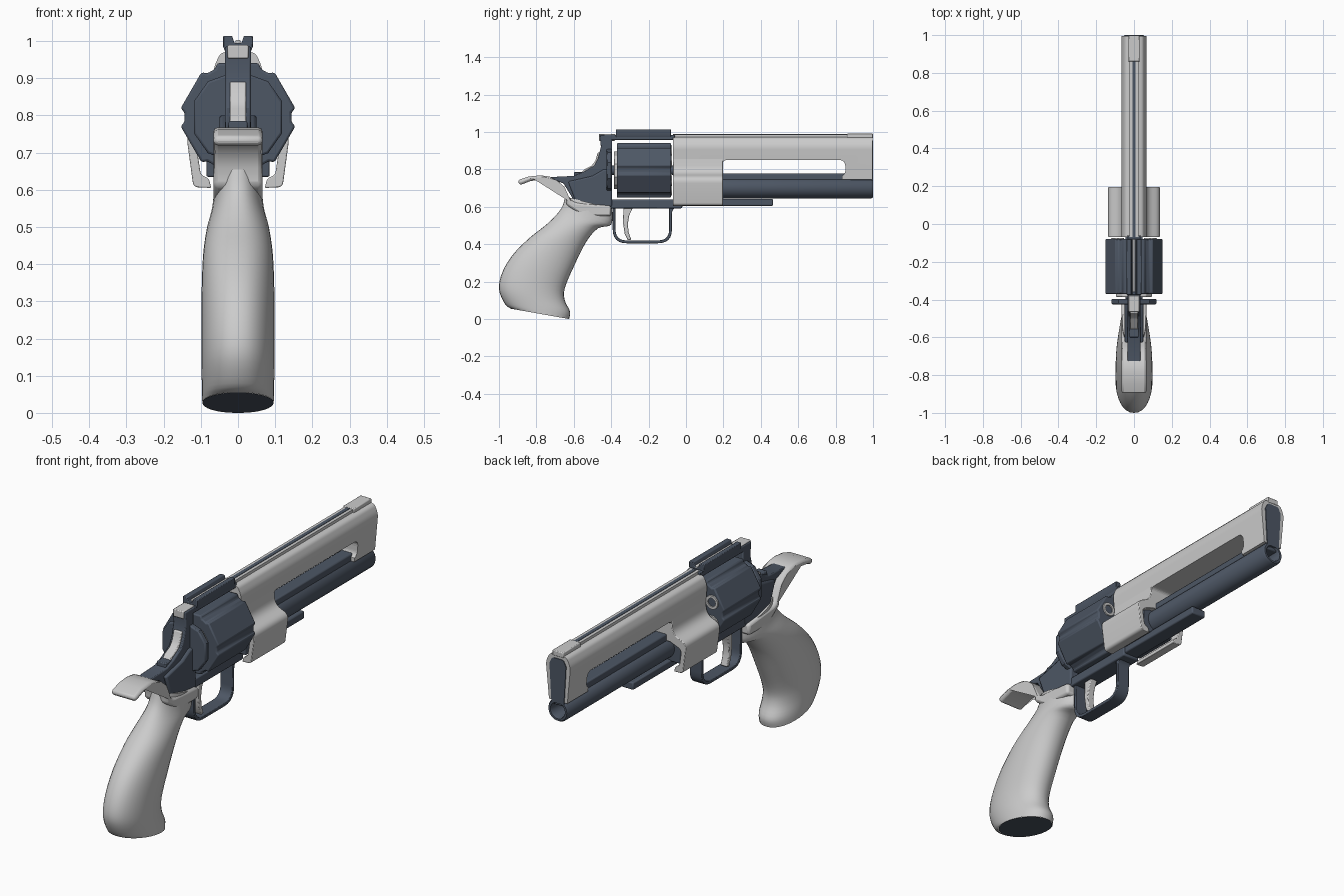
import bpy, bmesh, math
from mathutils import Vector

if "Cube" in bpy.data.objects:
    bpy.data.objects.remove(bpy.data.objects["Cube"])


def material(name, color):
    m = bpy.data.materials.new(name)
    m.diffuse_color = color
    m.use_nodes = True
    m.node_tree.nodes["Principled BSDF"].inputs["Base Color"].default_value = m.diffuse_color
    return m


DARK = material("dark_steel", (0.075, 0.095, 0.13, 1))
GREY = None


def finish(name, bm, mat, bevel=0):
    bmesh.ops.remove_doubles(bm, verts=bm.verts, dist=1e-5)
    bmesh.ops.recalc_face_normals(bm, faces=bm.faces)
    me = bpy.data.meshes.new(name)
    bm.to_mesh(me)
    bm.free()
    ob = bpy.data.objects.new(name, me)
    bpy.context.collection.objects.link(ob)
    if mat:
        me.materials.append(mat)
    if bevel:
        b = ob.modifiers.new("bevel", 'BEVEL')
        b.width, b.segments, b.limit_method = bevel, 2, 'ANGLE'
        b.angle_limit = math.radians(35)
    return ob


def fillet(pts, steps=6):
    """Round the corners that carry a third value (corner size)."""
    out = []
    for i, p in enumerate(pts):
        c = Vector(p[:2])
        if len(p) < 3:
            out.append(c)
            continue
        a = c + (Vector(pts[i - 1][:2]) - c).normalized() * p[2]
        b = c + (Vector(pts[(i + 1) % len(pts)][:2]) - c).normalized() * p[2]
        for s in range(steps + 1):
            t = s / steps
            out.append(a * (1 - t) ** 2 + c * 2 * t * (1 - t) + b * t * t)
    return out


def prism(name, pts, axis, lo, hi, mat=GREY, bevel=0):
    """Extrude a (y,z) profile along x, or an (x,z) section along y."""
    bm = bmesh.new()
    pts = fillet(pts)
    rings = [[bm.verts.new((d, a, b) if axis == 'x' else (a, d, b)) for a, b in pts]
             for d in (lo, hi)]
    for r in rings:
        bm.faces.new(r)
    for i in range(len(pts)):
        bm.faces.new((rings[0][i - 1], rings[0][i], rings[1][i], rings[1][i - 1]))
    return finish(name, bm, mat, bevel)


def sym(half):
    return half + [(-p[0], *p[1:]) for p in reversed(half)]


def box(name, hw, y0, y1, z0, z1, mat=GREY, bevel=0.004):
    return prism(name, sym([(hw, z1), (hw, z0)]), 'y', y0, y1, mat, bevel)


def lathe(name, prof, x, z, mat=GREY, n=32):
    """Revolve (radius, y) points about an axis along y."""
    bm = bmesh.new()
    rings = [[bm.verts.new((x + r * math.cos(k * math.tau / n), y, z + r * math.sin(k * math.tau / n)))
              for k in range(n)] for r, y in prof]
    for a, b in zip(rings, rings[1:]):
        for k in range(n):
            bm.faces.new((a[k - 1], a[k], b[k], b[k - 1]))
    return finish(name, bm, mat)


# Grip: lofted ovals given as back y,z / front y,z / half width
ovals = [(-.935, .055, -.625, .0, .096), (-.968, .08, -.620, .04, .097), (-1.0, .16, -.648, .10, .098),
         (-.982, .25, -.648, .165, .098), (-.925, .345, -.60, .28, .098), (-.835, .435, -.535, .41, .094),
         (-.735, .515, -.47, .485, .083), (-.668, .59, -.40, .505, .07), (-.645, .655, -.395, .59, .062)]
bm, rings, N, S = bmesh.new(), [], 32, 4
for i in range(len(ovals) - 1):
    p = [ovals[max(0, min(len(ovals) - 1, i + k))] for k in (-1, 0, 1, 2)]
    for s in range(S + (i == len(ovals) - 2)):
        t = s / S
        by, bz, fy, fz, w = [0.5 * (2 * b + (c - a) * t + (2 * a - 5 * b + 4 * c - d) * t * t
                                    + (3 * b - a - 3 * c + d) * t ** 3) for a, b, c, d in zip(*p)]
        ring = []
        for k in range(N):
            u, v = math.cos(k * math.tau / N), math.sin(k * math.tau / N)
            ring.append(bm.verts.new((w * math.copysign(abs(v) ** 0.9, v),
                                      (by + fy) / 2 + u * (fy - by) / 2, (bz + fz) / 2 + u * (fz - bz) / 2)))
        rings.append(ring)
for a, b in zip(rings, rings[1:]):
    for k in range(N):
        bm.faces.new((a[k - 1], a[k], b[k], b[k - 1]))
bm.faces.new(rings[-1])
finish("grip", bm, GREY)
bm = bmesh.new()
bm.faces.new([bm.verts.new(v) for v in
              [(.096 * math.sin(k * math.tau / N), -.78 + .155 * math.cos(k * math.tau / N),
                .0275 - .0275 * math.cos(k * math.tau / N)) for k in range(N)]])
finish("grip_base", bm, DARK)

# Curved tail at the top of the grip
prism("grip_tail", [(-.90, .742), (-.84, .762), (-.78, .768), (-.73, .762), (-.68, .735), (-.645, .69),
                    (-.61, .625, .03), (-.40, .605), (-.40, .55), (-.55, .55), (-.64, .61), (-.642, .66),
                    (-.66, .70), (-.70, .733), (-.76, .747), (-.82, .742), (-.89, .715)],
      'x', -.066, .066, GREY, 0.012)

# Frame: rear, lower bar, top strap
prism("frame_rear", [(-.745, .758), (-.60, .765), (-.55, .785), (-.49, .82), (-.47, .86), (-.455, .92),
                     (-.462, .985), (-.395, .985), (-.395, .595), (-.53, .595), (-.59, .61), (-.615, .66),
                     (-.655, .725)], 'x', -.035, .035, DARK, 0.005)
prism("frame_cheeks", [(-.63, .735), (-.50, .765), (-.44, .80), (-.395, .80), (-.395, .60), (-.51, .60),
                       (-.585, .615, .02)], 'x', -.05, .05, DARK, 0.008)
box("tang_step", .025, -.60, -.53, .75, .785, DARK)
box("frame_bar", .045, -.42, -.02, .592, .638, DARK, .006)
box("top_strap", .035, -.44, -.06, .957, .985, DARK)
prism("sight_rail", sym([(.010, .995), (.016, 1.014), (.04, 1.014), (.04, .985), (.033, .968)]),
      'y', -.375, -.08, DARK, .003)
box("sight_insert", .007, -.36, -.08, .985, 1.003)
box("rear_cap", .028, -.466, -.378, .953, .99)

# Recoil shield and cylinder
CZ = .795
shield = [(.126 * math.cos(math.radians(a)), CZ + .126 * math.sin(math.radians(a)))
          for a in (20, 50, 90, 130, 160, 200, 230, 270, 310, 340)]
prism("recoil_shield", shield, 'y', -.425, -.396, DARK, .006)
prism("cylinder_ratchet", [(x * .8, CZ + (z - CZ) * .8) for x, z in shield], 'y', -.386, -.36, GREY, .004)
flutes = [(r * math.cos(math.radians(a + 60 * k)), CZ + r * math.sin(math.radians(a + 60 * k)))
          for k in range(6) for a, r in ((-9, .156), (-5, .144), (5, .144), (9, .156))]
prism("cylinder", flutes, 'y', -.37, -.08, DARK, .006)
lathe("cylinder_axle", [(0, -.42), (.025, -.42), (.025, 0), (0, 0)], 0, CZ, DARK)
for k in range(6):
    a = math.radians(30 + 60 * k)
    lathe(f"chamber_{k + 1}", [(0, -.083), (.021, -.083), (.021, -.075), (.033, -.075), (.035, -.082)],
          .1 * math.cos(a), CZ + .1 * math.sin(a), GREY, 24)

# Hammer, trigger and guard
prism("hammer", [(-.565, .775), (-.545, .80), (-.505, .82), (-.485, .845), (-.472, .89), (-.44, .89),
                 (-.44, .77)], 'x', -.022, .022, GREY, .004)
prism("trigger", [(-.335, .60), (-.282, .60), (-.303, .555), (-.311, .51), (-.307, .465), (-.293, .425),
                  (-.31, .42), (-.328, .455), (-.336, .51)], 'x', -.018, .018, GREY, .004)
prism("trigger_guard", [(-.392, .605), (-.392, .405, .075), (-.075, .405, .075), (-.075, .592, .03),
                        (-.03, .605), (-.09, .605), (-.09, .42, .06), (-.377, .42, .06), (-.377, .605)],
      'x', -.033, .033, DARK, .004)

# Barrel with rib, under lug and muzzle plate
BZ = .70
lathe("barrel", [(0, .88), (.036, .88), (.036, .993), (.04, 1), (.05, 1), (.056, .99), (.056, -.06), (0, -.06)],
      0, BZ, DARK)
box("barrel_rib", .032, -.05, .99, .72, .778, DARK, .006)
box("under_lug", .038, -.06, .465, .605, .642, DARK, .006)
prism("muzzle_plate", sym([(.03, .955, .01), (.045, .925), (.034, .735)]), 'y', .88, 1.0, DARK)

# Barrel shroud with the long side slot
shroud = prism("barrel_shroud", sym([(.024, .987), (.024, .973), (.048, .967, .012), (.067, .925, .02),
                                     (.05, .745)]), 'y', -.07, .996)
cut = prism("slot_cutter", [(.195, .70), (.195, .85, .025), (.852, .85, .035), (.852, .775, .02), (.835, .765),
                            (.835, .70)], 'x', -.2, .2)
cut.hide_render = True
cut.hide_viewport = True
m = shroud.modifiers.new("slot", 'BOOLEAN')
m.object, m.operation, m.solver = cut, 'DIFFERENCE', 'EXACT'
box("top_groove", .009, -.07, .86, .97, .989, DARK, 0)
box("front_sight", .03, .86, .999, .965, .991)

# Flared block around the breech, hollow below
prism("breech_block", sym([(.06, .86), (.066, .785, .035), (.14, .755, .03), (.12, .607, .015), (.072, .605),
                           (.078, .63, .01), (.10, .64, .01), (.112, .72, .02), (.05, .745)]),
      'y', -.07, .197, GREY, .003)
box("breech_core", .085, -.06, .17, .635, .75, DARK)

# Smooth curved areas, keep edges sharp
for ob in bpy.data.objects:
    ob.select_set(ob != cut)
bpy.context.view_layer.objects.active = shroud
bpy.ops.object.shade_smooth_by_angle(angle=math.radians(32))
